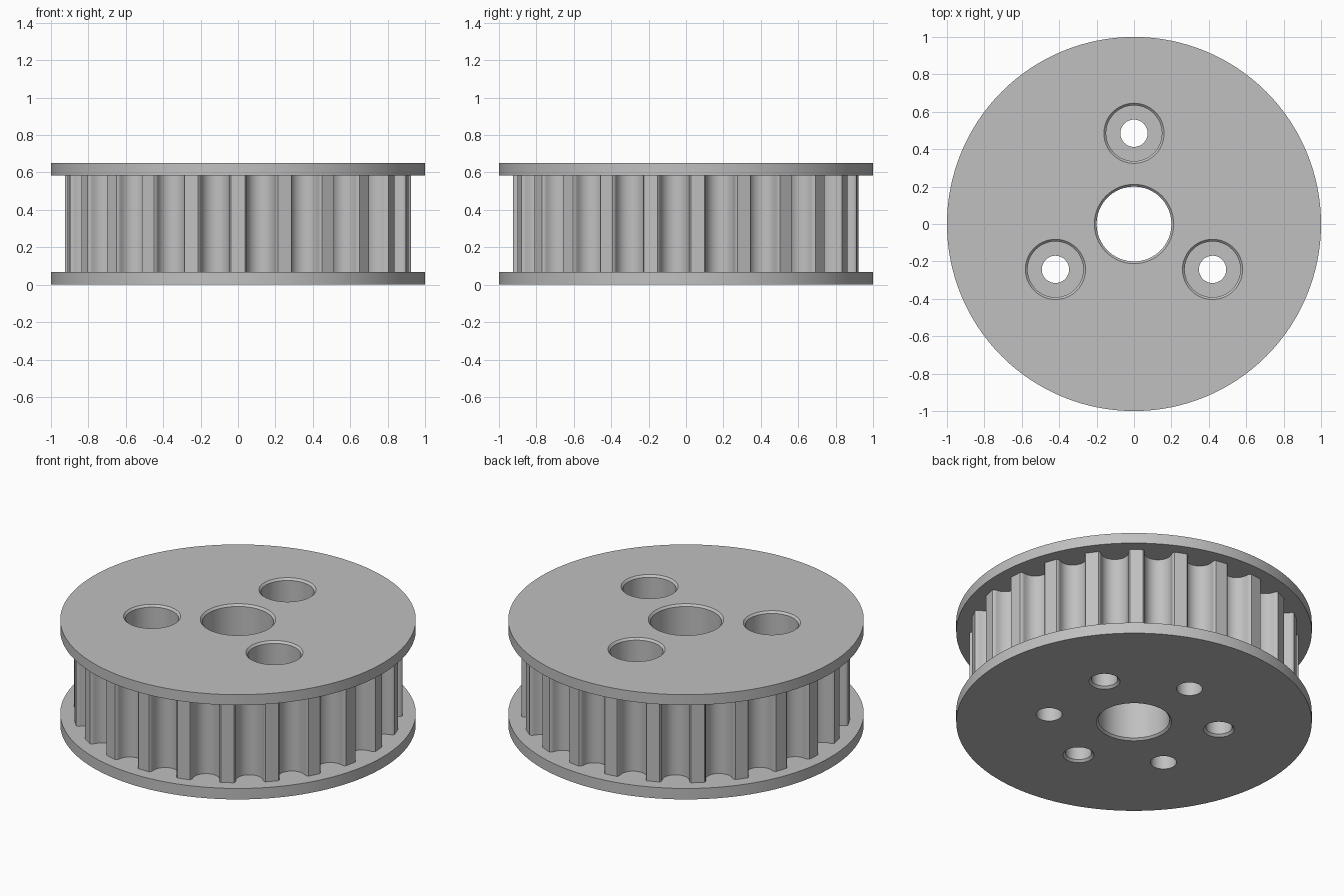
import bpy, bmesh, math
from mathutils import Vector, Matrix

old = bpy.data.objects.get("Cube")
if old:
    bpy.data.objects.remove(old, do_unlink=True)

HEIGHT = 0.65
TEETH = 23
SEGMENTS = 128
BOLT_CIRCLE = 0.485

metal = bpy.data.materials.new("grey metal")
metal.use_nodes = True
metal.diffuse_color = (0.53, 0.53, 0.53, 1)
metal.node_tree.nodes["Principled BSDF"].inputs["Base Color"].default_value = metal.diffuse_color


def make_object(name, bm):
    bmesh.ops.recalc_face_normals(bm, faces=bm.faces[:])
    mesh = bpy.data.meshes.new(name)
    bm.to_mesh(mesh)
    bm.free()
    mesh.materials.append(metal)
    obj = bpy.data.objects.new(name, mesh)
    bpy.context.collection.objects.link(obj)
    return obj


def lathe(name, profile, segments, x=0.0, y=0.0):
    """Closed solid of revolution from (radius, height) pairs."""
    bm = bmesh.new()
    rings = []
    for r, z in profile:
        rings.append([bm.verts.new((x + r * math.cos(k * math.tau / segments),
                                    y + r * math.sin(k * math.tau / segments), z))
                      for k in range(segments)])
    for low, high in zip(rings, rings[1:]):
        for k in range(segments):
            n = (k + 1) % segments
            bm.faces.new((low[k], low[n], high[n], high[k]))
    bm.faces.new(rings[0][::-1])
    bm.faces.new(rings[-1])
    return make_object(name, bm)


def combine(target, tool, operation):
    mod = target.modifiers.new(operation, "BOOLEAN")
    mod.operation = operation
    mod.solver = "EXACT"
    mod.object = tool
    bpy.context.view_layer.objects.active = target
    bpy.ops.object.modifier_apply(modifier=mod.name)
    bpy.data.objects.remove(tool, do_unlink=True)


# Toothed core: one rounded groove repeated around the rim
half = [(0.089, 0.921), (0.082, 0.915), (0.078, 0.905)]
arc = [(0.077 * math.cos(a), 0.897 - 0.077 * math.sin(a))
       for a in (k * math.pi / 12 for k in range(13))]
groove = half + arc + [(-t, r) for t, r in reversed(half)]
bm = bmesh.new()
outline = []
for i in range(TEETH):
    turn = Matrix.Rotation((i + 0.5) * math.tau / TEETH - math.pi / 2, 3, "Z")
    for t, r in reversed(groove):
        outline.append(bm.verts.new(turn @ Vector((r, t, 0.03))))
base = bm.faces.new(outline)
top = bmesh.ops.extrude_face_region(bm, geom=[base])["geom"]
bmesh.ops.translate(bm, vec=(0, 0, HEIGHT - 0.06),
                    verts=[v for v in top if isinstance(v, bmesh.types.BMVert)])
pulley = make_object("toothed_pulley", bm)

# Flanges
for name, low, high in (("bottom_flange", 0, 0.068), ("top_flange", 0.585, HEIGHT)):
    combine(pulley, lathe(name, [(1, low), (1, high)], SEGMENTS), "UNION")

# Chamfered centre bore
bore = [(0.222, -0.01), (0.2, 0.012), (0.2, HEIGHT - 0.012), (0.222, HEIGHT + 0.01)]
combine(pulley, lathe("bore_cutter", bore, 64), "DIFFERENCE")

# Counterbored through holes alternate with blind holes from below
through = [(0.073, -0.05), (0.073, 0.3), (0.149, 0.3),
           (0.149, HEIGHT - 0.012), (0.171, HEIGHT + 0.01)]
blind = [(0.097, -0.01), (0.074, 0.013), (0.074, 0.4)]
for i in range(6):
    angle = math.radians(30 + 60 * i)
    x, y = BOLT_CIRCLE * math.cos(angle), BOLT_CIRCLE * math.sin(angle)
    profile = through if i % 2 else blind
    combine(pulley, lathe("hole_cutter", profile, 48, x, y), "DIFFERENCE")

# Smooth curved walls, crisp edges
bpy.ops.object.select_all(action="DESELECT")
pulley.select_set(True)
bpy.context.view_layer.objects.active = pulley
bpy.ops.object.shade_smooth_by_angle(angle=math.radians(30))
